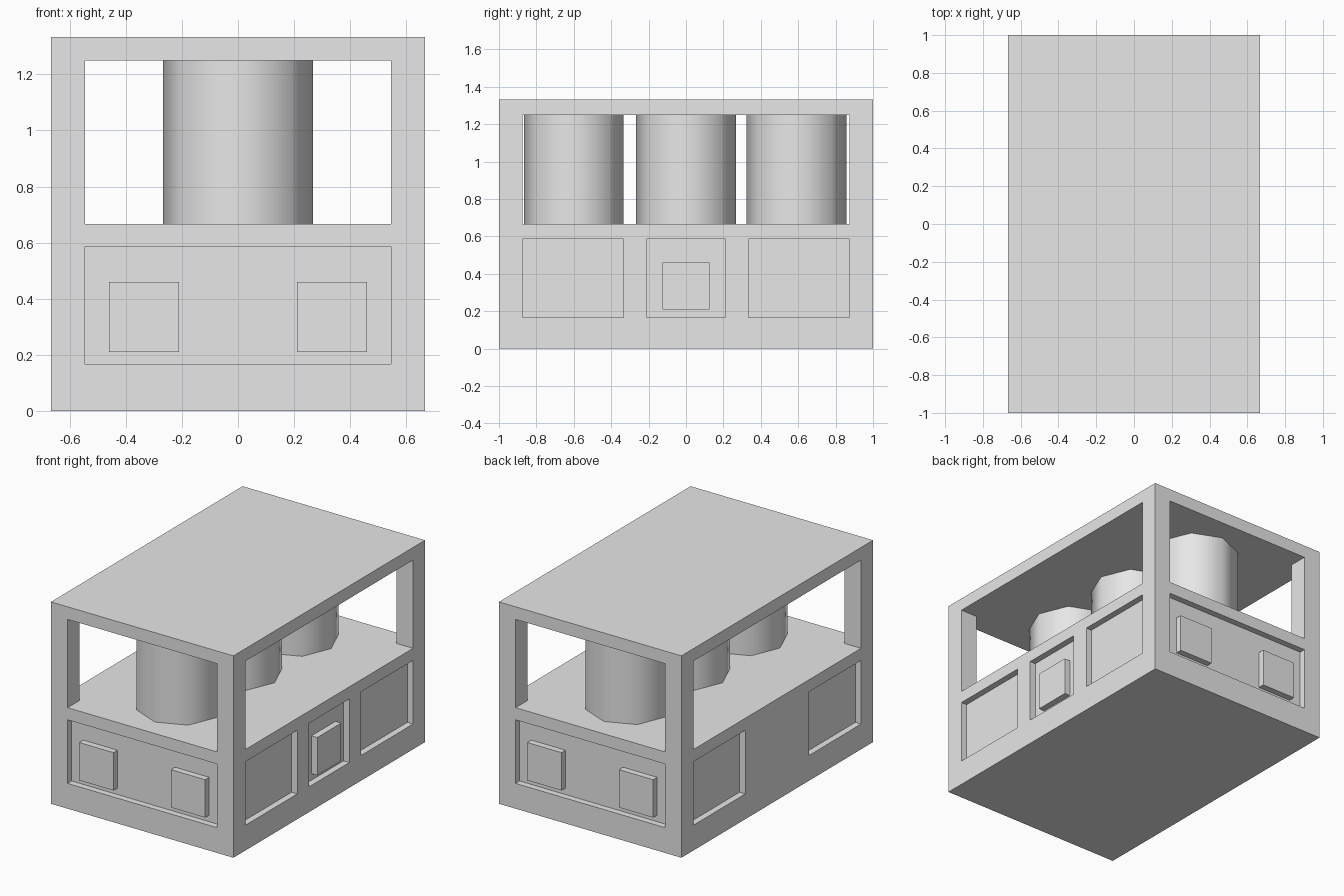
import bpy
import math

default = bpy.data.objects.get("Cube")
if default:
    bpy.data.objects.remove(default, do_unlink=True)

HX, HY, HEIGHT = 2 / 3, 1.0, 4 / 3      # half width, half length, height
IX, IY = 0.545, 0.875                   # inner faces of the corner posts
DECK, ROOF = 0.667, 1.25                # top of base, underside of roof
PANEL_Z = (0.167, 0.587)
KNOB_Z = (0.21, 0.46)
DEPTH = 0.042

grey = bpy.data.materials.new("light_grey")
grey.use_nodes = True
grey.diffuse_color = (0.8, 0.8, 0.8, 1)
grey.node_tree.nodes["Principled BSDF"].inputs["Base Color"].default_value = (0.8, 0.8, 0.8, 1)


def box(name, x, y, z):
    """Box spanning the given (low, high) ranges."""
    spans = (x, y, z)
    bpy.ops.mesh.primitive_cube_add(size=1, location=[(a + b) / 2 for a, b in spans])
    obj = bpy.context.object
    obj.name = name
    obj.scale = [abs(b - a) for a, b in spans]
    bpy.ops.object.transform_apply(location=False, rotation=False, scale=True)
    obj.data.materials.append(grey)
    return obj


def cut(target, x, y, z):
    """Subtract a box from the target and discard the cutter."""
    cutter = box("cutter", x, y, z)
    cutter.hide_render = True
    mod = target.modifiers.new("cut", "BOOLEAN")
    mod.operation = "DIFFERENCE"
    mod.solver = "EXACT"
    mod.object = cutter
    bpy.context.view_layer.objects.active = target
    bpy.ops.object.modifier_apply(modifier=mod.name)
    bpy.data.objects.remove(cutter, do_unlink=True)


def layer(side, half, outside=0.0):
    """Range from the recess floor to the outer face on one side."""
    return tuple(sorted((side * (half - DEPTH), side * (half + outside))))


# Housing: base, four corner posts and flat roof
housing = box("housing", (-HX, HX), (-HY, HY), (0, HEIGHT))
cut(housing, (-IX, IX), (-HY - 0.1, HY + 0.1), (DECK, ROOF))
cut(housing, (-HX - 0.1, HX + 0.1), (-IY, IY), (DECK, ROOF))

# Recessed panels: one wide on each end, two on each long side
for side in (-1, 1):
    cut(housing, (-IX, IX), layer(side, HY, 0.1), PANEL_Z)
    for y in ((-IY, -0.333), (0.333, IY)):
        cut(housing, layer(side, HX, 0.1), y, PANEL_Z)
# Small centre panel on one long side only
cut(housing, layer(1, HX, 0.1), (-0.21, 0.21), PANEL_Z)

# Raised square buttons, flush with the outer faces
for side, end in ((-1, "front"), (1, "back")):
    for x, hand in (((-0.46, -0.21), "right"), ((0.21, 0.46), "left")):
        box(f"{end}_button_{hand}", x, layer(side, HY), KNOB_Z)
box("side_button", layer(1, HX), (-0.125, 0.125), KNOB_Z)

# Three eight-sided drums between deck and roof
for name, y in (("front_drum", -0.6), ("middle_drum", 0), ("back_drum", 0.59)):
    bpy.ops.mesh.primitive_cylinder_add(vertices=8, radius=0.267, depth=ROOF - DECK,
                                        location=(0, y, (ROOF + DECK) / 2))
    drum = bpy.context.object
    drum.name = name
    drum.data.materials.append(grey)
    bpy.ops.object.shade_smooth_by_angle(angle=math.radians(60))
